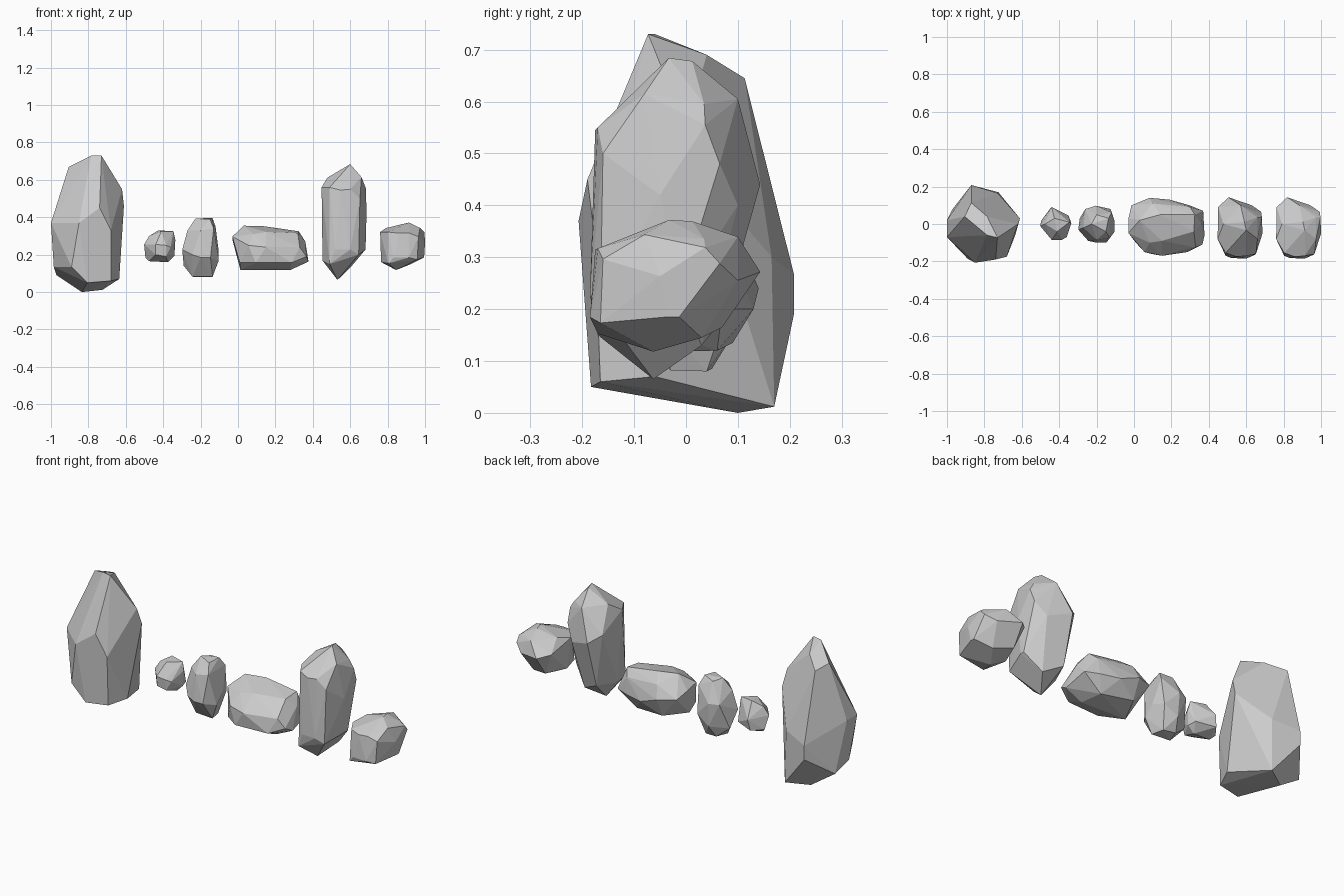
import bpy, bmesh
from math import radians
from mathutils import Vector


def rock(name, base, waist, crown, shift=0.0, squash=1.0, pivot=0.0, z0=0.0):
    """Faceted stone: the hull around a few base, waist and crown corners."""
    bm = bmesh.new()
    for x, y, z in base + waist + crown:
        bm.verts.new(Vector((x + shift, y, z0 + (z - pivot) * squash)))
    res = bmesh.ops.convex_hull(bm, input=bm.verts[:])
    loose = [v for v in bm.verts if not v.link_faces]
    bmesh.ops.delete(bm, geom=loose, context='VERTS')
    # merge nearly flat triangles into broad chiselled facets
    bmesh.ops.dissolve_limit(bm, angle_limit=radians(3), verts=bm.verts[:], edges=bm.edges[:])
    bmesh.ops.recalc_face_normals(bm, faces=bm.faces[:])
    mesh = bpy.data.meshes.new(name)
    bm.to_mesh(mesh)
    bm.free()
    ob = bpy.data.objects.new(name, mesh)
    bpy.context.collection.objects.link(ob)
    return ob


# Large standing boulder
rock("large_boulder",
     base=[(-.835, .10, 0), (-.725, .17, .012), (-.635, -.06, .07), (-.68, -.165, .06),
           (-.805, -.183, .05), (-.97, .08, .09), (-.985, -.02, .135), (-.89, -.185, .135)],
     waist=[(-1, -.07, .37), (-1, .02, .37), (-.85, -.207, .37), (-.74, -.19, .45),
            (-.61, .03, .46), (-.62, 0, .55), (-.87, .208, .267), (-.87, .208, .19),
            (-.73, .165, .3), (-.68, -.175, .33)],
     crown=[(-.785, -.06, .73), (-.73, -.073, .73), (-.785, .04, .69),
            (-.905, .04, .67), (-.87, .113, .645)])

# Small pebble
rock("small_pebble",
     base=[(-.375, 0, .16), (-.475, 0, .165), (-.495, .02, .185), (-.45, .08, .19),
           (-.35, .045, .2), (-.34, 0, .195)],
     waist=[(-.502, -.01, .255), (-.335, .005, .28), (-.44, -.085, .255), (-.385, -.085, .25),
            (-.44, -.08, .2), (-.385, -.08, .19), (-.44, .09, .25), (-.36, -.07, .24)],
     crown=[(-.425, .03, .33), (-.345, .01, .325), (-.475, 0, .30), (-.41, -.04, .325)])

# Upright small stone
rock("upright_stone",
     base=[(-.243, -.02, .082), (-.136, -.03, .082), (-.15, .04, .08), (-.22, .05, .085)],
     waist=[(-.27, -.02, .33), (-.26, .08, .28), (-.205, .098, .28), (-.12, .06, .35),
            (-.13, -.075, .34), (-.2, -.085, .33), (-.298, -.03, .227), (-.103, .015, .217),
            (-.103, -.04, .168), (-.147, -.099, .185), (-.2, -.1, .185), (-.245, -.09, .2),
            (-.29, .03, .14), (-.125, .08, .2), (-.2, .09, .15)],
     crown=[(-.227, 0, .393), (-.136, .03, .397), (-.15, -.04, .39), (-.2, .05, .385)])

# Long low stone
rock("long_stone",
     base=[(.013, -.05, .118), (.28, -.06, .118), (.26, .06, .12), (.08, .09, .135),
           (.01, -.1, .157), (.094, -.16, .157), (.286, -.15, .157), (.377, -.06, .163)],
     waist=[(-.03, -.048, .297), (-.03, .03, .28), (-.013, .1, .25), (.083, .14, .24),
            (.19, .13, .2), (.297, .1, .2), (.37, .07, .2), (.36, 0, .27),
            (.366, -.11, .19), (.15, -.17, .24), (.33, -.125, .24), (.056, -.15, .25)],
     crown=[(.03, .02, .355), (.14, .05, .352), (.325, .05, .325), (.083, -.1, .31),
            (.15, -.09, .322), (.32, -.04, .315), (.3, .09, .29), (.1, .11, .31)])

# Tall stone, and the same stone squashed into a squat one
tall = dict(
    base=[(.532, -.063, .065), (.49, -.17, .15), (.452, -.05, .168), (.6, .03, .13),
          (.645, -.165, .2), (.52, -.182, .227), (.6, -.185, .227), (.5, .07, .18)],
    waist=[(.682, -.037, .228), (.682, -.013, .228), (.684, .037, .555), (.68, .065, .48),
           (.687, -.05, .42), (.652, -.16, .5), (.6, -.17, .55), (.548, -.175, .545),
           (.49, -.155, .56), (.447, -.08, .56), (.45, .09, .48), (.505, .143, .44),
           (.63, .1, .4)],
    crown=[(.6, -.033, .684), (.59, .012, .678), (.66, -.08, .615), (.66, .035, .595),
           (.478, 0, .612), (.57, .1, .605), (.565, -.09, .625)])
rock("tall_stone", **tall)
rock("squat_stone", **tall, shift=.313, squash=.41, pivot=.065, z0=.118)
